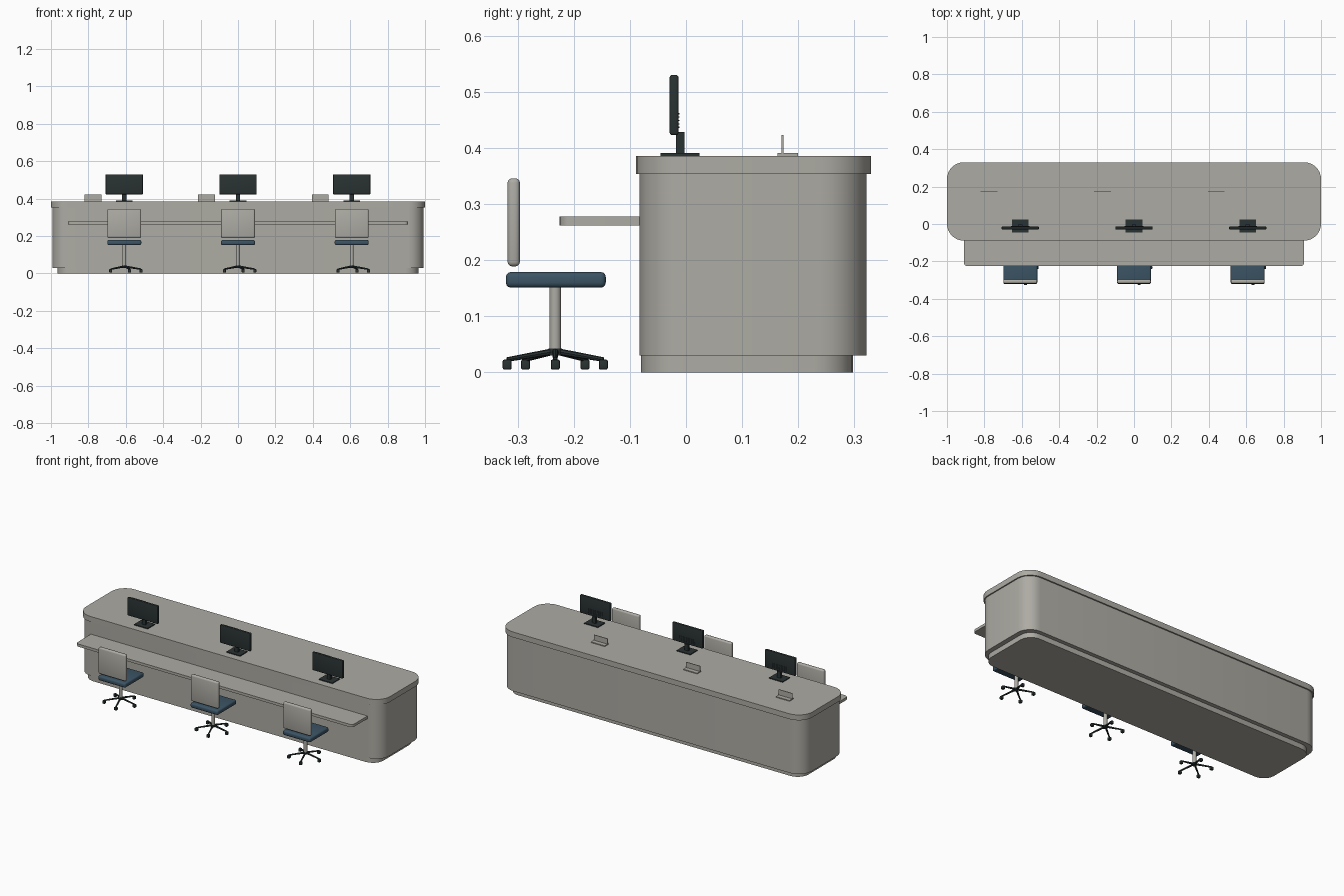
import bpy, bmesh, math
from mathutils import Vector

cube = bpy.data.objects.get("Cube")
if cube:
    bpy.data.objects.remove(cube, do_unlink=True)


def material(name, color):
    m = bpy.data.materials.new(name)
    m.use_nodes = True
    rgba = (*color, 1)
    m.diffuse_color = rgba
    m.node_tree.nodes["Principled BSDF"].inputs["Base Color"].default_value = rgba
    return m


stone = material("warm grey", (0.42, 0.41, 0.37))
black = material("charcoal", (0.023, 0.032, 0.032))
blue = material("seat blue", (0.045, 0.09, 0.13))


def finish(name, bm, mat, smooth=True):
    bmesh.ops.recalc_face_normals(bm, faces=bm.faces)
    me = bpy.data.meshes.new(name)
    bm.to_mesh(me)
    bm.free()
    ob = bpy.data.objects.new(name, me)
    me.materials.append(mat)
    bpy.context.collection.objects.link(ob)
    if smooth:
        bpy.context.view_layer.objects.active = ob
        bpy.ops.object.select_all(action="DESELECT")
        ob.select_set(True)
        bpy.ops.object.shade_smooth_by_angle(angle=math.radians(35))
    return ob


def slab(name, x, y, z, radius, mat, steps=6):
    """Extruded rounded rectangle, given x, y and z ranges."""
    bm = bmesh.new()
    verts = []
    corners = [(x[1], y[1], -1, -1), (x[0], y[1], 1, -1), (x[0], y[0], 1, 1), (x[1], y[0], -1, 1)]
    for k, (cx, cy, sx, sy) in enumerate(corners):
        for i in range(steps + 1):
            a = math.pi / 2 * (k + i / steps)
            verts.append(bm.verts.new((cx + sx * radius + radius * math.cos(a),
                                       cy + sy * radius + radius * math.sin(a), z[0])))
    face = bm.faces.new(verts)
    top = bmesh.ops.extrude_face_region(bm, geom=[face])["geom"]
    bmesh.ops.translate(bm, vec=(0, 0, z[1] - z[0]),
                        verts=[v for v in top if isinstance(v, bmesh.types.BMVert)])
    return finish(name, bm, mat)


def box(name, x, y, z, mat, bevel=0, segments=3):
    """Box from ranges, with optional rounded edges."""
    bm = bmesh.new()
    bmesh.ops.create_cube(bm, size=1)
    for v in bm.verts:
        v.co = [r[0] if c < 0 else r[1] for r, c in zip((x, y, z), v.co)]
    if bevel:
        bmesh.ops.bevel(bm, geom=bm.edges[:], offset=bevel, segments=segments,
                        profile=0.5, affect="EDGES")
    return finish(name, bm, mat, bool(bevel))


def rod(name, a, b, r1, r2, mat, sides=16):
    """Round bar between two points."""
    a, b = Vector(a), Vector(b)
    bm = bmesh.new()
    bmesh.ops.create_cone(bm, cap_ends=True, segments=sides, radius1=r1, radius2=r2,
                          depth=(b - a).length)
    turn = (b - a).to_track_quat("Z", "Y")
    for v in bm.verts:
        v.co = turn @ v.co + (a + b) / 2
    return finish(name, bm, mat)


def around(c, half):
    return (c - half, c + half)


# Counter
slab("counter_plinth", (-0.965, 0.965), (-0.08, 0.298), (0, 0.03), 0.07, stone)
slab("counter_body", (-0.993, 0.993), (-0.083, 0.322), (0.03, 0.355), 0.083, stone)
slab("counter_top", (-1, 1), (-0.089, 0.33), (0.354, 0.386), 0.09, stone, 8)
slab("desk_shelf", (-0.91, 0.91), (-0.225, -0.06), (0.262, 0.278), 0.02, stone)


def chair(x):
    y = -0.233
    box("chair_seat", around(x, 0.091), (-0.321, -0.143), (0.151, 0.179), blue, 0.009)
    box("chair_back", around(x, 0.09), (-0.318, -0.296), (0.189, 0.346), stone, 0.008)
    rod("chair_column", (x, y, 0.036), (x, y, 0.153), 0.0105, 0.0105, stone)
    rod("chair_hub", (x, y, 0.03), (x, y, 0.043), 0.013, 0.012, black)
    # Five arms with a caster at each end
    for k in range(5):
        a = math.tau * k / 5
        ex, ey = x + 0.09 * math.cos(a), y + 0.09 * math.sin(a)
        rod("chair_arm", (x, y, 0.038), (ex, ey, 0.023), 0.006, 0.004, black, 8)
        box("chair_caster", around(ex, 0.008), around(ey, 0.008), (0.005, 0.023), black, 0.003, 2)


def monitor(x):
    box("monitor_screen", around(x, 0.1), (-0.029, -0.0135), (0.423, 0.53), black, 0.004)
    box("monitor_neck", around(x, 0.011), (-0.018, -0.003), (0.388, 0.4285), black)
    box("monitor_base", around(x, 0.045), (-0.045, 0.024), (0.386, 0.391), black)
    # Cooling ribs on the rear
    for k in range(5):
        box("monitor_rib", around(x, 0.05), (-0.015, -0.012), around(0.437 + 0.006 * k, 0.001), black)


def card_holder(x):
    box("holder_plate", around(x, 0.045), (0.17, 0.174), (0.388, 0.423), stone)
    box("holder_base", around(x, 0.045), (0.163, 0.2), (0.386, 0.391), stone)


# Three work places
for place in (-0.608, 0, 0.608):
    chair(place)
    monitor(place)
    card_holder(place - 0.168)
